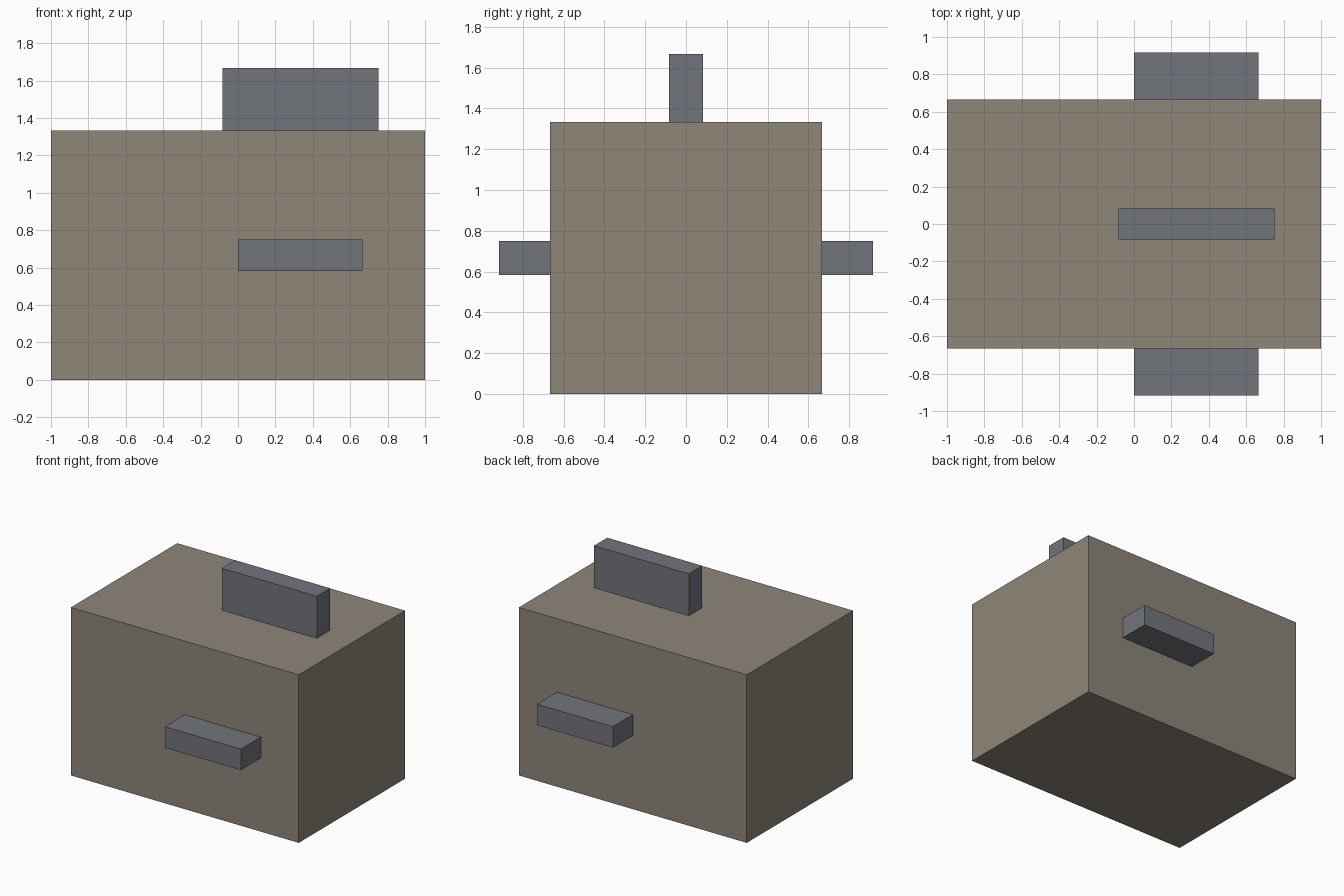
import bpy

if "Cube" in bpy.data.objects:
    bpy.data.objects.remove(bpy.data.objects["Cube"])


def material(name, color):
    mat = bpy.data.materials.new(name)
    mat.diffuse_color = (*color, 1)
    mat.use_nodes = True
    mat.node_tree.nodes["Principled BSDF"].inputs["Base Color"].default_value = mat.diffuse_color
    return mat


def box(name, x, y, z, mat):
    """Box spanning the (min, max) ranges given on each axis."""
    spans = (x, y, z)
    bpy.ops.mesh.primitive_cube_add(size=1, location=[(a + b) / 2 for a, b in spans])
    obj = bpy.context.object
    obj.name = name
    obj.scale = [b - a for a, b in spans]
    bpy.ops.object.transform_apply(location=True, rotation=False, scale=True)
    obj.data.materials.append(mat)
    return obj


tan = material("tan", (0.27, 0.24, 0.19))
slate = material("slate", (0.165, 0.178, 0.198))

# Main body
box("body", (-1, 1), (-2 / 3, 2 / 3), (0, 4 / 3), tan)

# Upright fin on top
box("top_fin", (-1 / 12, 0.75), (-1 / 12, 1 / 12), (4 / 3, 5 / 3), slate)

# Matching side fins, front and back
for name, side in (("front_fin", -1), ("back_fin", 1)):
    y = sorted((side * 2 / 3, side * 11 / 12))
    box(name, (0, 2 / 3), y, (7 / 12, 0.75), slate)
